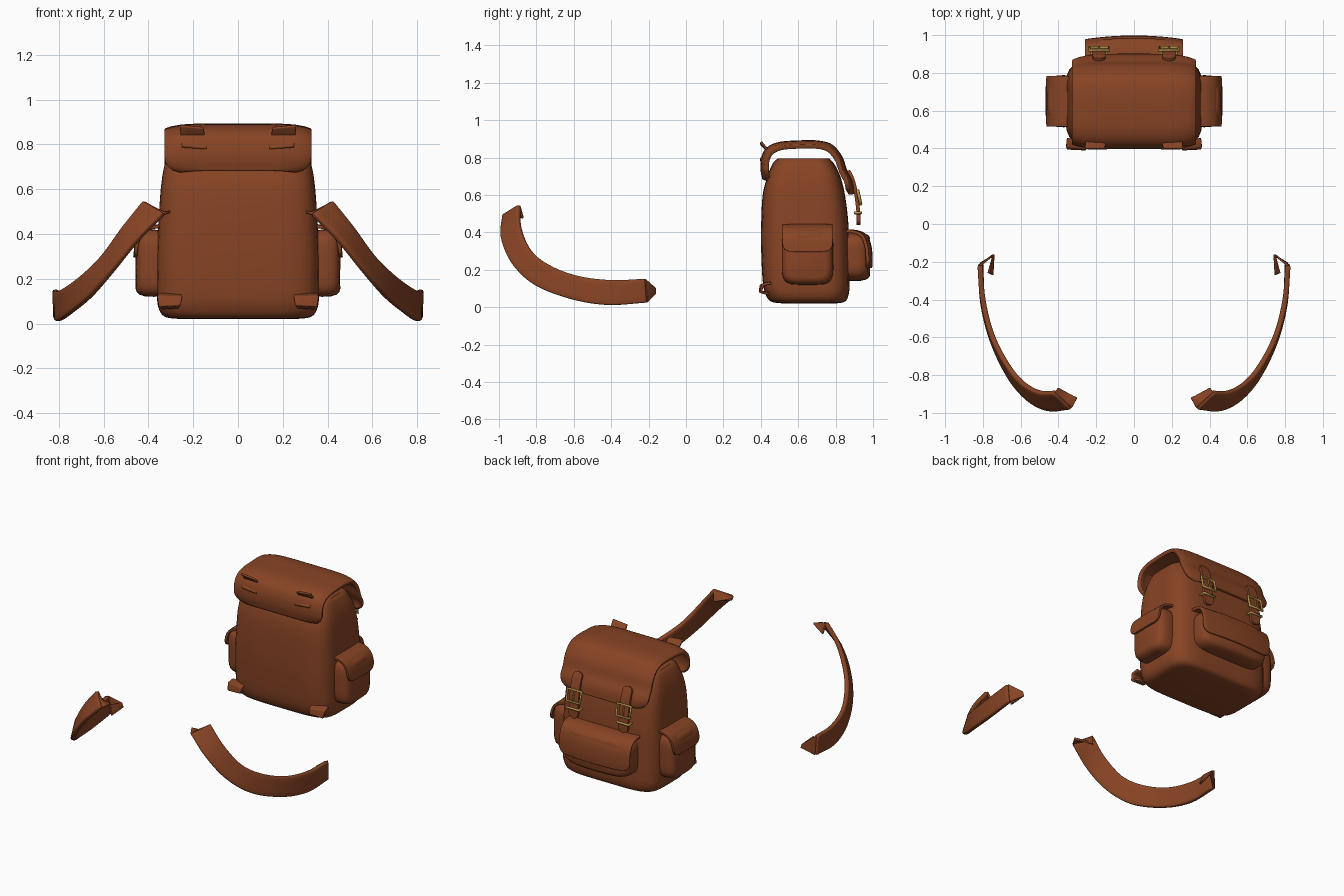
import bpy, bmesh, math
from mathutils import Vector

if "Cube" in bpy.data.objects:
    bpy.data.objects.remove(bpy.data.objects["Cube"])


def material(name, rgb, metallic=0.0):
    m = bpy.data.materials.new(name)
    m.use_nodes = True
    m.diffuse_color = (*rgb, 1)
    m.node_tree.nodes["Principled BSDF"].inputs["Base Color"].default_value = (*rgb, 1)
    m.node_tree.nodes["Principled BSDF"].inputs["Roughness"].default_value = 0.6
    return m


leather = material("brown leather", (0.245, 0.058, 0.018))
brass = material("brass", (0.48, 0.29, 0.07))


def spline(points, steps=5):
    """Smooth path through the points."""
    p = [Vector(q) for q in points]
    p = [2 * p[0] - p[1]] + p + [2 * p[-1] - p[-2]]
    out = []
    for a, b, c, d in zip(p, p[1:], p[2:], p[3:]):
        for i in range(steps):
            t = i / steps
            out.append(0.5 * (2 * b + (c - a) * t + (2 * a - 5 * b + 4 * c - d) * t**2
                              + (3 * b - a - 3 * c + d) * t**3))
    return out + [p[-2]]


def grid(name, rows, closed=False, thick=0.0):
    """Skin rows of points; closed rows are capped, open ones get a thickness."""
    bm = bmesh.new()
    vs = [[bm.verts.new(c) for c in row] for row in rows]
    n = len(rows[0])
    for a, b in zip(vs, vs[1:]):
        for i in range(n if closed else n - 1):
            j = (i + 1) % n
            bm.faces.new((a[i], a[j], b[j], b[i]))
    if closed:
        bm.faces.new(vs[0])
        bm.faces.new(vs[-1])
    bmesh.ops.recalc_face_normals(bm, faces=bm.faces)
    mesh = bpy.data.meshes.new(name)
    bm.to_mesh(mesh)
    bm.free()
    mesh.materials.append(leather)
    ob = bpy.data.objects.new(name, mesh)
    bpy.context.collection.objects.link(ob)
    if thick:
        mod = ob.modifiers.new("thickness", "SOLIDIFY")
        mod.thickness, mod.offset = thick, 0
        mod = ob.modifiers.new("soft edge", "BEVEL")
        mod.width, mod.segments, mod.limit_method = thick * 0.3, 2, "ANGLE"
        mod.angle_limit = math.radians(50)
    bpy.ops.object.select_all(action="DESELECT")
    ob.select_set(True)
    bpy.context.view_layer.objects.active = ob
    bpy.ops.object.shade_smooth_by_angle(angle=math.radians(45))
    return ob


def rounded_ring(hu, hv, power, n=56):
    """Rounded rectangle outline."""
    ring = []
    for i in range(n):
        a = 2 * math.pi * i / n
        c, s = math.cos(a), math.sin(a)
        r = (abs(c)**power + abs(s)**power) ** (-1 / power)
        ring.append((hu * c * r, hv * s * r))
    return ring


def flap(name, profile, half, radius, place, thick, both=True, droop=0.0, centre=(0, 0)):
    """Bent sheet with rounded corners, following a (depth, height) profile."""
    path = spline([(d, z, 0) for d, z in profile], 6)
    dist = [0]
    for a, b in zip(path, path[1:]):
        dist.append(dist[-1] + (b - a).length)
    rows = []
    for p, s in zip(path, dist):
        end = min(s, dist[-1] - s) if both else dist[-1] - s
        gap = max(0, radius - end)
        w = half - radius + math.sqrt(max(0, radius**2 - gap**2))
        row = []
        for i in range(21):
            u = i / 10 - 1
            k = 1 - droop * abs(u)**6
            row.append(place(u * w, centre[0] + (p.x - centre[0]) * k,
                             centre[1] + (p.y - centre[1]) * k))
        rows.append(row)
    return grid(name, rows, thick=thick)


def ribbon(name, edge_a, edge_b, thick, side, cols=4):
    """Strip between two edges, flipped to either side of the bag."""
    rows = []
    for a, b in zip(edge_a, edge_b):
        row = [Vector(a).lerp(Vector(b), i / cols) for i in range(cols + 1)]
        rows.append([(side * v.x, v.y, v.z) for v in row])
    return grid(name, rows, thick=thick)


def wire(name, points, depth, cyclic=True):
    cu = bpy.data.curves.new(name, "CURVE")
    cu.dimensions, cu.bevel_depth, cu.bevel_resolution = "3D", depth, 2
    sp = cu.splines.new("POLY")
    sp.points.add(len(points) - 1)
    for p, c in zip(sp.points, points):
        p.co = (*c, 1)
    sp.use_cyclic_u = cyclic
    cu.materials.append(brass)
    bpy.context.collection.objects.link(bpy.data.objects.new(name, cu))


# Bag body: height, half width, front and rear depth
stations = [(0.02, 0.25, 0.52, 0.80), (0.03, 0.325, 0.455, 0.85), (0.07, 0.355, 0.425, 0.87),
            (0.14, 0.362, 0.41, 0.875), (0.3, 0.362, 0.402, 0.872), (0.45, 0.355, 0.402, 0.868),
            (0.6, 0.345, 0.41, 0.85), (0.7, 0.33, 0.435, 0.825), (0.77, 0.305, 0.465, 0.79),
            (0.795, 0.285, 0.49, 0.765)]
levels = spline([Vector(s).to_4d() if len(s) == 3 else s for s in stations], 4)
grid("bag_body", [[(x, (q[2] + q[3]) / 2 + y, q[0])
                   for x, y in rounded_ring(q[1], (q[3] - q[2]) / 2, 5)]
                  for q in levels], closed=True)


# Main flap folded over the top
def rear(u, d, z):
    return (u, d, z)


flap("top_flap", [(0.42, 0.685), (0.41, 0.74), (0.415, 0.80), (0.44, 0.845), (0.50, 0.872),
                  (0.60, 0.88), (0.70, 0.88), (0.775, 0.86), (0.825, 0.80), (0.85, 0.73),
                  (0.88, 0.67), (0.89, 0.605)],
     0.325, 0.07, rear, 0.024, droop=0.1, centre=(0.64, 0.66))


# Pockets: rounded pouches with lids
def pouch(name, place, half, low, high, base, depth, bulge):
    rows = []
    mid, tall = (low + high) / 2, (high - low) / 2
    for t, k in ((0, 0.97), (0.35, 1), (0.65, 0.99), (0.85, 0.94), (0.95, 0.86), (1, 0.74)):
        rows.append([place(u, base + depth * t - bulge * (u / half)**2 * t, mid + v)
                     for u, v in rounded_ring(half - tall * (1 - k), tall * k, 5)])
    grid(name, rows, closed=True)


pouch("rear_pocket", rear, 0.25, 0.14, 0.40, 0.84, 0.145, 0.02)
flap("rear_pocket_lid", [(0.86, 0.408), (0.92, 0.402), (0.96, 0.38), (0.982, 0.33), (0.989, 0.26),
                         (0.987, 0.21)],
     0.26, 0.05, lambda u, d, z: (u, d - 0.02 * (u / 0.26)**2, z), 0.018, both=False)

for side, tag in ((1, "left"), (-1, "right")):
    def flank(u, d, z):
        return (side * d, 0.65 + u, z)

    pouch(tag + "_pocket", flank, 0.138, 0.12, 0.42, 0.33, 0.128, 0.012)
    flap(tag + "_pocket_lid", [(0.34, 0.438), (0.39, 0.43), (0.43, 0.405), (0.452, 0.36),
                               (0.46, 0.295)],
         0.134, 0.045, flank, 0.016, both=False, droop=0.02, centre=(0.36, 0.3))

    # Closing strap with buckle
    cx = side * 0.185
    flap(tag + "_closing_strap", [(0.868, 0.73), (0.888, 0.69), (0.905, 0.63), (0.917, 0.55),
                                  (0.922, 0.49), (0.922, 0.44)],
         0.034, 0.03, lambda u, d, z: (cx + u, d, z), 0.02)
    wire(tag + "_buckle_frame", [(cx - 0.05, 0.918, 0.625), (cx + 0.05, 0.918, 0.625),
                                 (cx + 0.05, 0.934, 0.55), (cx - 0.05, 0.934, 0.55)], 0.0085)
    wire(tag + "_buckle_prong", [(cx, 0.922, 0.625), (cx, 0.938, 0.55)], 0.005, False)
    wire(tag + "_strap_keeper", [(cx - 0.042, 0.902, 0.505), (cx + 0.042, 0.902, 0.505),
                                 (cx + 0.042, 0.936, 0.505), (cx - 0.042, 0.936, 0.505)], 0.008)

    # Folded strap loops on the flap and at the bottom corners
    ribbon(tag + "_upper_loop", [(0.155, 0.40, 0.875), (0.145, 0.445, 0.825), (0.14, 0.398, 0.78)],
           [(0.26, 0.40, 0.885), (0.255, 0.445, 0.83), (0.25, 0.398, 0.79)], 0.014, side)
    ribbon(tag + "_lower_loop", [(0.25, 0.44, 0.13), (0.25, 0.40, 0.115), (0.255, 0.395, 0.085),
                                 (0.265, 0.44, 0.075)],
           [(0.355, 0.455, 0.13), (0.36, 0.41, 0.12), (0.355, 0.40, 0.08), (0.34, 0.45, 0.07)],
           0.016, side)

    # Detached shoulder strap with folded ends
    outer = [(0.33, -0.975, 0.49), (0.45, -0.985, 0.37), (0.56, -0.93, 0.235), (0.66, -0.81, 0.12),
             (0.75, -0.62, 0.045), (0.80, -0.42, 0.012), (0.812, -0.21, 0.025)]
    inner = [(0.42, -0.89, 0.545), (0.51, -0.885, 0.43), (0.60, -0.83, 0.305), (0.68, -0.73, 0.225),
             (0.755, -0.58, 0.168), (0.80, -0.40, 0.145), (0.815, -0.22, 0.152)]
    ribbon(tag + "_shoulder_strap", spline(outer), spline(inner), 0.028, side)
    ribbon(tag + "_strap_top_fold", [outer[0], (0.30, -0.92, 0.50)],
           [inner[0], (0.405, -0.87, 0.475)], 0.014, side)
    ribbon(tag + "_strap_end_fold", [outer[-1], (0.74, -0.165, 0.07), (0.75, -0.27, 0.055)],
           [inner[-1], (0.75, -0.165, 0.10), (0.77, -0.26, 0.12)], 0.014, side)
